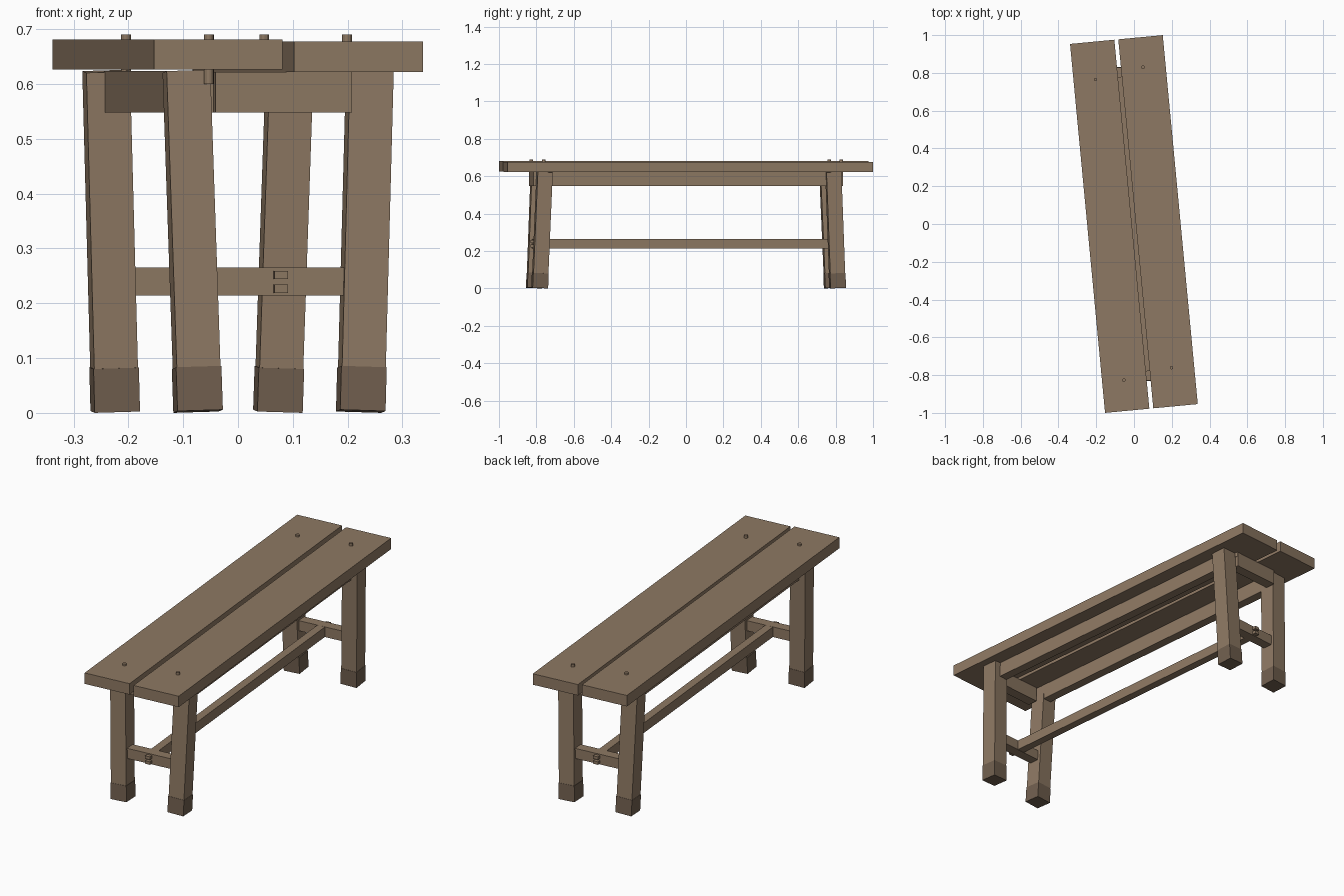
import bpy, bmesh, math
from mathutils import Matrix, Vector

if "Cube" in bpy.data.objects:
    bpy.data.objects.remove(bpy.data.objects["Cube"])

# Whole bench is turned slightly about z; parts are laid out in bench space
TURN = Matrix.Rotation(math.radians(5.42), 4, 'Z')


def material(name, rgb):
    m = bpy.data.materials.new(name)
    m.diffuse_color = (*rgb, 1)
    m.use_nodes = True
    m.node_tree.nodes["Principled BSDF"].inputs["Base Color"].default_value = m.diffuse_color
    return m


WOOD = material("wood", (0.27, 0.19, 0.125))
DARK = material("dark_wood", (0.165, 0.115, 0.078))


def finish(name, bm, mat, matrix):
    me = bpy.data.meshes.new(name)
    bm.to_mesh(me)
    bm.free()
    me.materials.append(mat)
    ob = bpy.data.objects.new(name, me)
    ob.matrix_world = TURN @ matrix
    bpy.context.collection.objects.link(ob)
    return ob


def box(name, lo, hi, mat=WOOD, matrix=Matrix()):
    lo, hi = Vector(lo), Vector(hi)
    bm = bmesh.new()
    bmesh.ops.create_cube(bm, size=1, matrix=Matrix.Translation((lo + hi) / 2)
                          @ Matrix.Diagonal((*(hi - lo), 1)))
    return finish(name, bm, mat, matrix)


def peg(name, x, y, z0, z1, r=0.009):
    bm = bmesh.new()
    bmesh.ops.create_cone(bm, cap_ends=True, segments=12, radius1=r, radius2=r, depth=z1 - z0)
    return finish(name, bm, WOOD, Matrix.Translation((x, y, (z0 + z1) / 2)))


# Two seat planks with a narrow gap, the right one a touch lower
box("left_seat_plank", (-0.247, -0.981, 0.626), (-0.0115, 0.981, 0.681))
box("right_seat_plank", (0.0095, -0.981, 0.622), (0.246, 0.981, 0.677))

# Pegs through the planks
for i, (x, y) in enumerate([(-0.131, 0.781), (0.126, 0.822), (-0.131, -0.818), (0.126, -0.776)]):
    peg(f"seat_peg_{i + 1}", x, y, 0.60, 0.69)

# Leaning legs with dark foot blocks
for sx, side in ((-1, "left"), (1, "right")):
    for sy, end in ((-1, "front"), (1, "back")):
        bottom = Vector((sx * 0.149, sy * 0.800, 0.003))
        top = Vector((sx * 0.168, sy * 0.775, 0.623))
        d = top - bottom
        n = d.normalized()
        xa = Vector((1, 0, 0))
        xa = (xa - n * xa.dot(n)).normalized()
        ya = n.cross(xa)
        rot = Matrix((xa, ya, n)).transposed().to_4x4()
        m = Matrix.Translation(bottom) @ rot
        box(f"{end}_{side}_leg", (-0.04, -0.04, 0.002), (0.04, 0.04, d.length), WOOD, m)
        box(f"{end}_{side}_foot", (-0.0415, -0.0415, 0), (0.0415, 0.0415, 0.08), DARK, m)

    # Long rail under the seat, between the legs
    a, b = sorted((sx * 0.128, sx * 0.174))
    box(f"{side}_seat_rail", (a, -0.755, 0.548), (b, 0.755, 0.624))

for sy, end in ((-1, "front"), (1, "back")):
    # Cross rail under the seat and lower crossbar
    a, b = sorted((sy * 0.78, sy * 0.832))
    box(f"{end}_cross_rail", (-0.12, a, 0.548), (0.13, b, 0.622))
    a, b = sorted((sy * 0.767, sy * 0.817))
    box(f"{end}_crossbar", (-0.13, a, 0.214), (0.13, b, 0.265))
    # Twin tenons poking out through the crossbar
    a, b = sorted((sy * 0.76, sy * 0.835))
    for z, lvl in ((0.219, "lower"), (0.244, "upper")):
        box(f"{end}_{lvl}_tenon", (-0.0125, a, z), (0.0125, b, z + 0.015))

# Long stretcher joining the crossbars
box("stretcher", (-0.02, -0.768, 0.2145), (0.02, 0.768, 0.2645))
